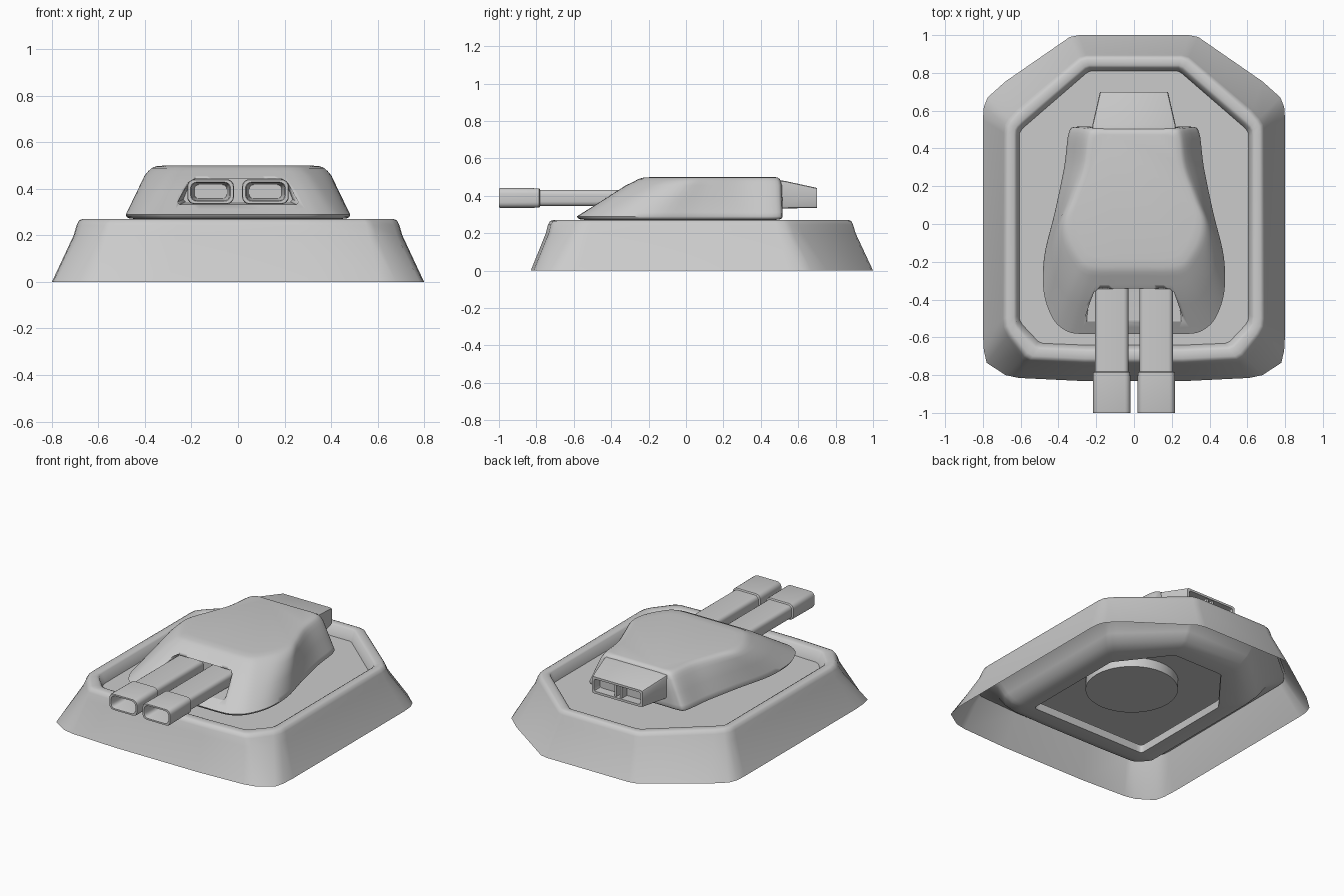
import bpy, bmesh, math
from mathutils import Vector

if "Cube" in bpy.data.objects:
    bpy.data.objects.remove(bpy.data.objects["Cube"])


def loft(name, rings, cap_start=False, cap_end=False, angle=40):
    """Skin a list of equal-length closed rings of 3D points."""
    bm = bmesh.new()
    vr = [[bm.verts.new(p) for p in r] for r in rings]
    n = len(rings[0])
    for a, b in zip(vr, vr[1:]):
        for i in range(n):
            j = (i + 1) % n
            bm.faces.new((a[i], a[j], b[j], b[i]))
    if cap_start:
        bm.faces.new(vr[0])
    if cap_end:
        bm.faces.new(vr[-1])
    bmesh.ops.recalc_face_normals(bm, faces=bm.faces)
    me = bpy.data.meshes.new(name)
    bm.to_mesh(me)
    bm.free()
    ob = bpy.data.objects.new(name, me)
    bpy.context.collection.objects.link(ob)
    bpy.ops.object.select_all(action='DESELECT')
    ob.select_set(True)
    bpy.context.view_layer.objects.active = ob
    bpy.ops.object.shade_smooth_by_angle(angle=math.radians(angle))
    return ob


def ring(half, z):
    """Mirror a half outline across x = 0."""
    return [(x, y, z) for x, y in half] + [(-x, y, z) for x, y in reversed(half)]


def mix(a, b, t):
    return [(p[0] + (q[0] - p[0]) * t, p[1] + (q[1] - p[1]) * t) for p, q in zip(a, b)]


def spline(pts, n=5):
    """Catmull-Rom curve through the points."""
    v = [Vector(p) for p in pts]
    v = [2 * v[0] - v[1]] + v + [2 * v[-1] - v[-2]]
    out = []
    for i in range(1, len(v) - 2):
        a, b, c, d = v[i - 1:i + 3]
        for k in range(n):
            t = k / n
            out.append(tuple(0.5 * (2 * b + (c - a) * t + (2 * a - 5 * b + 4 * c - d) * t * t
                                    + (3 * b - a - 3 * c + d) * t ** 3)))
    return out + [tuple(v[-2])]


def shrink(pts, s, y0=0.0):
    """Scale an outline towards (0, y0)."""
    return [(x * s, y0 + (y - y0) * s) for x, y in pts]


def rrect(x0, x1, z0, z1, r, y, seg=5):
    """Rounded rectangle in the xz plane."""
    out = []
    for cx, cz, a0 in ((x1 - r, z1 - r, 0), (x0 + r, z1 - r, 90),
                       (x0 + r, z0 + r, 180), (x1 - r, z0 + r, 270)):
        for k in range(seg):
            a = math.radians(a0 + 90 * k / (seg - 1))
            out.append((cx + r * math.cos(a), y, cz + r * math.sin(a)))
    return out


# Half outlines of the base, from back to front
foot = [(.29, 1.0), (.34, .99), (.68, .755), (.775, .67), (.795, .62), (.8, .55),
        (.8, -.58), (.795, -.67), (.78, -.735), (.68, -.8), (.61, -.815), (.3, -.83)]
ridge = [(.25, .89), (.29, .88), (.62, .60), (.66, .555), (.68, .525), (.685, .48),
         (.69, -.5), (.687, -.545), (.665, -.59), (.58, -.7), (.55, -.72), (.26, -.735)]
inner = [(.235, .828), (.255, .82), (.59, .53), (.61, .51), (.62, .495), (.623, .47),
         (.623, -.49), (.62, -.525), (.605, -.55), (.52, -.64), (.495, -.65), (.25, -.66)]
belly = [(.16, .58), (.18, .575), (.37, .33), (.39, .305), (.405, .285), (.41, .27),
         (.41, -.38), (.41, -.4), (.405, -.415), (.395, -.42), (.37, -.42), (.2, -.42)]
floor = shrink(inner, .975, .08)

# Flared skirt, rounded rim and sunken deck
loft("base_skirt", [ring(foot, 0), ring(mix(foot, ridge, .85), .2), ring(mix(foot, ridge, .97), .245),
                    ring(mix(ridge, inner, .1), .264), ring(mix(ridge, inner, .3), .27),
                    ring(mix(ridge, inner, .8), .27), ring(inner, .262), ring(floor, .2)],
     cap_end=True, angle=45)
# Rounded underside pan with an open centre and a short lip
loft("base_underside", [ring(mix(foot, ridge, .92), .2), ring(mix(inner, belly, .08), .16),
                        ring(mix(inner, belly, .25), .1), ring(mix(inner, belly, .42), .06),
                        ring(mix(inner, belly, .65), .043), ring(belly, .04), ring(belly, .09)],
     angle=50)

# Round pivot passing from the turret through the deck
bpy.ops.mesh.primitive_cylinder_add(vertices=40, radius=.27, depth=.135, location=(0, -.02, .2075))
bpy.context.object.name = "turret_pivot"
bpy.ops.object.shade_smooth_by_angle(angle=math.radians(40))

# Turret body
low = spline([(.2, .515), (.30, .515), (.345, .485), (.37, .3), (.42, .06), (.475, -.17),
              (.478, -.36), (.43, -.5), (.36, -.565), (.28, -.582), (.1, -.582)])
top = spline([(.15, .51), (.22, .51), (.26, .475), (.285, .3), (.345, .13), (.39, 0),
              (.375, -.12), (.31, -.235), (.26, -.275), (.19, -.285), (.08, -.285)])
turret = loft("turret_body", [ring(shrink(low, .9), .27), ring(shrink(low, .965), .273),
                              ring(shrink(low, .99), .279), ring(low, .29),
                              ring(mix(low, top, .12), .312), ring(mix(low, top, .5), .384),
                              ring(mix(low, top, .88), .456), ring(shrink(top, .985, .3), .476),
                              ring(shrink(top, .95, .3), .489), ring(shrink(top, .9, .3), .497),
                              ring(shrink(top, .82, .3), .5)],
              cap_start=True, cap_end=True, angle=50)


# Tapered gun opening cut into the sloped front
def opening(y, g):
    half = [(.24 + g, .337 - g / 2), (.25 + g, .347 - g / 2), (.22 + g, .43), (.2 + g, .442)]
    return [(x, y, z) for x, z in half] + [(-x, y, z) for x, z in reversed(half)]


cutter = loft("gun_opening_cutter", [opening(-.7, .01), opening(-.5, .01), opening(-.31, -.015)], True, True)
cutter.hide_render = True
cutter.hide_set(True)
mod = turret.modifiers.new("gun_opening", 'BOOLEAN')
mod.object = cutter
mod.operation = 'DIFFERENCE'
mod.solver = 'EXACT'

# Twin barrels with hollow muzzles
for side, s in (("left", -1), ("right", 1)):
    c = s * .118

    def section(w, h, r, y):
        return rrect(c - w, c + w, .388 - h, .388 + h, r, y)

    loft(side + "_barrel", [section(.088, .044, .025, -.29), section(.088, .044, .025, -.79)], True, True)
    loft(side + "_muzzle", [section(.088, .044, .025, -.78), section(.098, .052, .03, -.785),
                            section(.1, .053, .03, -.992), section(.098, .051, .03, -1.0),
                            section(.086, .041, .026, -1.0), section(.082, .038, .024, -.99),
                            section(.07, .03, .02, -.8)], True, True)


# Rear exhaust box, hollow, with centre dividers
def box(w, z0, z1, y):
    return rrect(-w, w, z0, z1, .012, y, 3)


loft("rear_exhaust", [box(.222, .332, .482, .5), box(.22, .332, .48, .525), box(.18, .335, .442, .7),
                      box(.165, .35, .428, .7), box(.165, .35, .428, .64)], True, True, 30)
for i in (-1, 1):
    x = i * .02
    loft("exhaust_divider", [rrect(x - .007, x + .007, .348, .43, .002, .635, 2),
                             rrect(x - .007, x + .007, .348, .43, .002, .69, 2)], True, True, 30)
